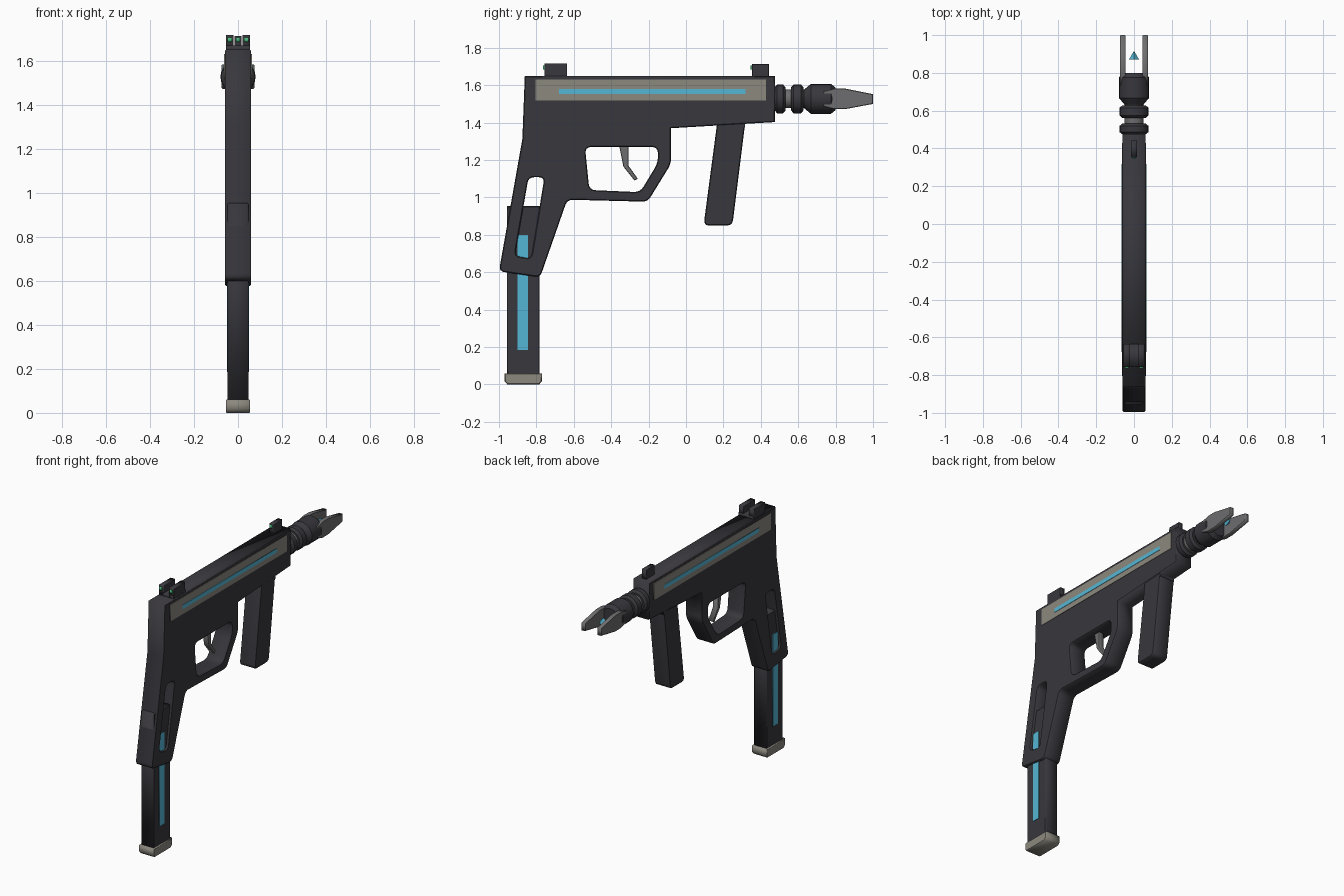
import bpy, bmesh, math
from mathutils import Matrix, Vector

if "Cube" in bpy.data.objects:
    bpy.data.objects.remove(bpy.data.objects["Cube"])


def material(name, rgb):
    m = bpy.data.materials.new(name)
    m.diffuse_color = (*rgb, 1)
    m.use_nodes = True
    m.node_tree.nodes["Principled BSDF"].inputs["Base Color"].default_value = m.diffuse_color
    return m


DARK = material("dark gunmetal", (0.040, 0.038, 0.046))
BEIGE = material("warm grey", (0.262, 0.246, 0.209))
CYAN = material("glow cyan", (0.088, 0.47, 0.66))
GREY = material("steel grey", (0.155, 0.155, 0.16))
GREEN = material("sight green", (0.07, 0.5, 0.2))


def rounded(pts, r):
    """Replace each corner of a closed outline by a short arc."""
    if not r:
        return pts
    out = []
    for i, p in enumerate(pts):
        p = Vector(p)
        a, b = Vector(pts[i - 1]) - p, Vector(pts[(i + 1) % len(pts)]) - p
        d = min(r, a.length * 0.45, b.length * 0.45)
        s, e = p + a.normalized() * d, p + b.normalized() * d
        for t in (0, 0.25, 0.5, 0.75, 1):
            out.append(tuple(s * (1 - t) ** 2 + p * 2 * t * (1 - t) + e * t * t))
    return out


def prism(name, outlines, half, mat, x=0, r=0, bevel=0):
    """Extrude (y, z) outlines (first outer, others holes) along x."""
    cu = bpy.data.curves.new(name, 'CURVE')
    cu.dimensions = '2D'
    cu.fill_mode = 'BOTH'
    cu.extrude = half - bevel
    cu.bevel_depth = bevel
    cu.bevel_resolution = 0
    cu.offset = -bevel
    for pts in outlines:
        pts = rounded(pts, r)
        sp = cu.splines.new('POLY')
        sp.points.add(len(pts) - 1)
        for q, p in zip(sp.points, pts):
            q.co = (p[0], p[1], 0, 1)
        sp.use_cyclic_u = True
    cu.materials.append(mat)
    ob = bpy.data.objects.new(name, cu)
    bpy.context.collection.objects.link(ob)
    # outline axes to world: curve x -> y, y -> z, z -> x
    ob.matrix_world = Matrix(((0, 0, 1, x), (1, 0, 0, 0), (0, 1, 0, 0), (0, 0, 0, 1)))
    bpy.ops.object.select_all(action='DESELECT')
    ob.select_set(True)
    bpy.context.view_layer.objects.active = ob
    bpy.ops.object.convert(target='MESH')
    return bpy.context.object


def rect(y0, y1, z0, z1):
    return [(y0, z0), (y1, z0), (y1, z1), (y0, z1)]


def box(name, x0, x1, y0, y1, z0, z1, mat, bevel=0):
    return prism(name, [rect(y0, y1, z0, z1)], (x1 - x0) / 2, mat, (x0 + x1) / 2, 0, bevel)


def lathe(name, profile, mat, sides=20, z=1.527):
    """Revolve (y, radius) pairs about the barrel axis."""
    bm = bmesh.new()
    rings = [[bm.verts.new((rad * math.cos(k * math.tau / sides), y,
                            z + rad * math.sin(k * math.tau / sides)))
              for k in range(sides)] for y, rad in profile]
    for a, b in zip(rings, rings[1:]):
        for k in range(sides):
            n = (k + 1) % sides
            bm.faces.new((a[k], a[n], b[n], b[k]))
    bm.faces.new(rings[0])
    bm.faces.new(rings[-1])
    bmesh.ops.recalc_face_normals(bm, faces=bm.faces)
    me = bpy.data.meshes.new(name)
    bm.to_mesh(me)
    bm.free()
    me.materials.append(mat)
    ob = bpy.data.objects.new(name, me)
    bpy.context.collection.objects.link(ob)
    if sides > 8:
        bpy.ops.object.select_all(action='DESELECT')
        ob.select_set(True)
        bpy.context.view_layer.objects.active = ob
        bpy.ops.object.shade_smooth_by_angle(angle=math.radians(30))
    return ob


# Body with grip, trigger opening and grip slot
outer = [(-0.862, 1.65), (0.476, 1.65), (0.476, 1.403), (-0.08, 1.37), (-0.08, 1.18),
         (-0.205, 0.977), (-0.635, 0.988), (-0.78, 0.573), (-1.0, 0.605), (-0.875, 1.312)]
body_outline = []
for p in outer:  # only the guard and grip corners are rounded
    body_outline.append(p)
guard_hole = rounded([(-0.54, 1.27), (-0.15, 1.27), (-0.15, 1.185), (-0.245, 1.028), (-0.517, 1.04)], 0.035)
slot_hole = rounded([(-0.842, 1.108), (-0.757, 1.108), (-0.828, 0.672), (-0.915, 0.688)], 0.03)
i0 = body_outline[4:9]
soft = rounded(outer, 0.03)
body_outline = outer[:4] + soft[20:45] + outer[9:]
prism("body", [body_outline, guard_hole, slot_hole], 0.06, DARK, bevel=0.005)

# Trigger
prism("trigger", [[(-0.36, 1.29), (-0.308, 1.29), (-0.308, 1.17), (-0.258, 1.1),
                   (-0.275, 1.09), (-0.335, 1.165)]], 0.018, GREY, bevel=0.003)

# Foregrip
prism("foregrip", [[(0.168, 1.41), (0.318, 1.41), (0.248, 0.85), (0.094, 0.85)]],
      0.056, DARK, r=0.03, bevel=0.005)
box("foregrip_mount", -0.056, 0.056, 0.17, 0.315, 1.375, 1.43, DARK)

# Magazine and base plate
box("magazine", -0.047, 0.047, -0.957, -0.783, 0.055, 0.953, DARK, 0.004)
prism("magazine_base", [[(-0.955, 0), (-0.785, 0), (-0.77, 0.018), (-0.77, 0.06),
                         (-0.97, 0.06), (-0.97, 0.018)]], 0.055, BEIGE, bevel=0.004)

# Side plates and glowing strips on both sides
for s, side in ((1, "right"), (-1, "left")):
    box(side + "_side_plate", *sorted((s * 0.058, s * 0.063)), -0.805, 0.428, 1.518, 1.63, BEIGE)
    box(side + "_side_strip", *sorted((s * 0.06, s * 0.0655)), -0.678, 0.318, 1.553, 1.58, CYAN)
    box(side + "_magazine_strip", *sorted((s * 0.044, s * 0.05)), -0.9, -0.845, 0.185, 0.798, CYAN)

# Rear sight: base, two ears with green dots
box("rear_sight_base", -0.055, 0.055, -0.757, -0.635, 1.64, 1.668, DARK)
for s, side in ((1, "right"), (-1, "left")):
    box(side + "_rear_sight_ear", *sorted((s * 0.02, s * 0.055)), -0.757, -0.635, 1.65, 1.717, DARK, 0.002)
    box(side + "_rear_sight_dot", s * 0.038 - 0.01, s * 0.038 + 0.01, -0.765, -0.755, 1.685, 1.705, GREEN)

# Front sight
box("front_sight", -0.016, 0.016, 0.353, 0.443, 1.64, 1.713, DARK, 0.002)
box("front_sight_dot", -0.01, 0.01, 0.346, 0.355, 1.685, 1.705, GREEN)

# Barrel, rings and muzzle
lathe("barrel_core", [(0.45, 0.05), (0.66, 0.05)], GREY)
for n, (a, b) in enumerate(((0.474, 0.532), (0.562, 0.628))):
    lathe("barrel_ring_%d" % (n + 1), [(a, 0.062), (a + 0.013, 0.077), (b - 0.013, 0.077), (b, 0.062)], DARK)
lathe("muzzle", [(0.632, 0.05), (0.668, 0.08), (0.775, 0.08), (0.8, 0.06)], DARK)

# Two muzzle prongs and the emitter point between them
for s, side in ((1, "right"), (-1, "left")):
    prism(side + "_prong", [[(0.735, 1.487), (0.79, 1.472), (0.85, 1.472), (1.0, 1.5), (1.0, 1.552),
                             (0.85, 1.582), (0.79, 1.582), (0.735, 1.567)]],
          0.0145, GREY, x=s * 0.0595, bevel=0.003)
lathe("emitter", [(0.87, 0.027), (0.915, 0.001)], CYAN, sides=4)
